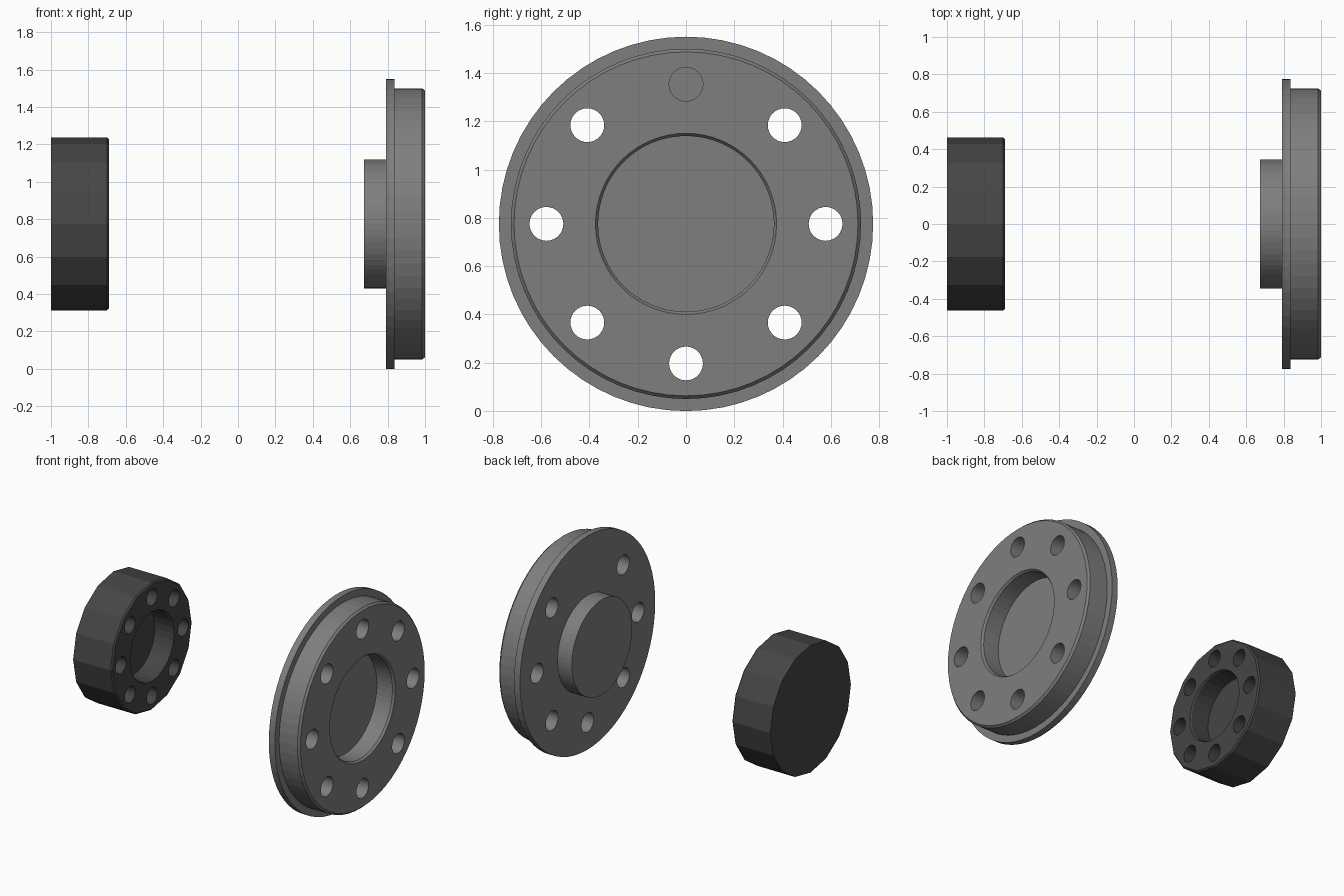
import bpy, bmesh
from math import sin, cos, pi

if "Cube" in bpy.data.objects:
    bpy.data.objects.remove(bpy.data.objects["Cube"])

CZ = 0.775  # height of the shared axis


def new_object(name, bm, grey=None):
    bmesh.ops.recalc_face_normals(bm, faces=bm.faces)
    me = bpy.data.meshes.new(name)
    bm.to_mesh(me)
    bm.free()
    if grey is not None:
        mat = bpy.data.materials.new(name + "_grey")
        mat.diffuse_color = (grey, grey, grey, 1)
        mat.use_nodes = True
        mat.node_tree.nodes["Principled BSDF"].inputs["Base Color"].default_value = mat.diffuse_color
        me.materials.append(mat)
    ob = bpy.data.objects.new(name, me)
    bpy.context.collection.objects.link(ob)
    return ob


def lathe(bm, profile, sides, y=0, z=CZ):
    """Closed solid turned about an x-parallel axis from (x, radius) points."""
    rings = [[bm.verts.new((x, y + r * sin(2 * pi * i / sides), z + r * cos(2 * pi * i / sides)))
              for i in range(sides)] for x, r in profile]
    for a, b in zip(rings, rings[1:]):
        for i in range(sides):
            j = (i + 1) % sides
            bm.faces.new((a[i], a[j], b[j], b[i]))
    bm.faces.new(rings[0])
    bm.faces.new(rings[-1])


def cut(ob, bm):
    cutter = new_object("cutter", bm)
    cutter.hide_render = True
    mod = ob.modifiers.new("holes", 'BOOLEAN')
    mod.operation = 'DIFFERENCE'
    mod.solver = 'EXACT'
    mod.object = cutter
    bpy.context.view_layer.objects.active = ob
    bpy.ops.object.modifier_apply(modifier=mod.name)
    bpy.data.objects.remove(cutter)


def bolt_ring(bm, radius, hole, starts, end):
    for k, start in enumerate(starts):
        a = 2 * pi * k / len(starts)
        lathe(bm, [(start, hole), (end, hole)], 32, radius * sin(a), CZ + radius * cos(a))


# Large flanged disc with a rear boss
bm = bmesh.new()
lathe(bm, [(0.675, 0.345), (0.79, 0.345), (0.79, 0.775), (0.838, 0.775),
           (0.838, 0.725), (0.985, 0.725), (1.0, 0.712)], 64)
disc = new_object("flanged_disc", bm, 0.21)

# Disc recess and bolt holes (the top hole is blind)
bm = bmesh.new()
lathe(bm, [(0.86, 0.364), (0.985, 0.364), (1.0, 0.375), (1.05, 0.375)], 64)
bolt_ring(bm, 0.578, 0.07, [0.83] + [0.7] * 7, 1.05)
cut(disc, bm)

# Small sixteen-sided hub
bm = bmesh.new()
lathe(bm, [(-1.0, 0.4625), (-0.70, 0.4625), (-0.69, 0.4525)], 16)
hub = new_object("small_hub", bm, 0.06)

# Hub recess and blind holes
bm = bmesh.new()
lathe(bm, [(-0.84, 0.245), (-0.70, 0.245), (-0.69, 0.252), (-0.65, 0.252)], 32)
bolt_ring(bm, 0.357, 0.06, [-0.84] * 8, -0.65)
cut(hub, bm)
